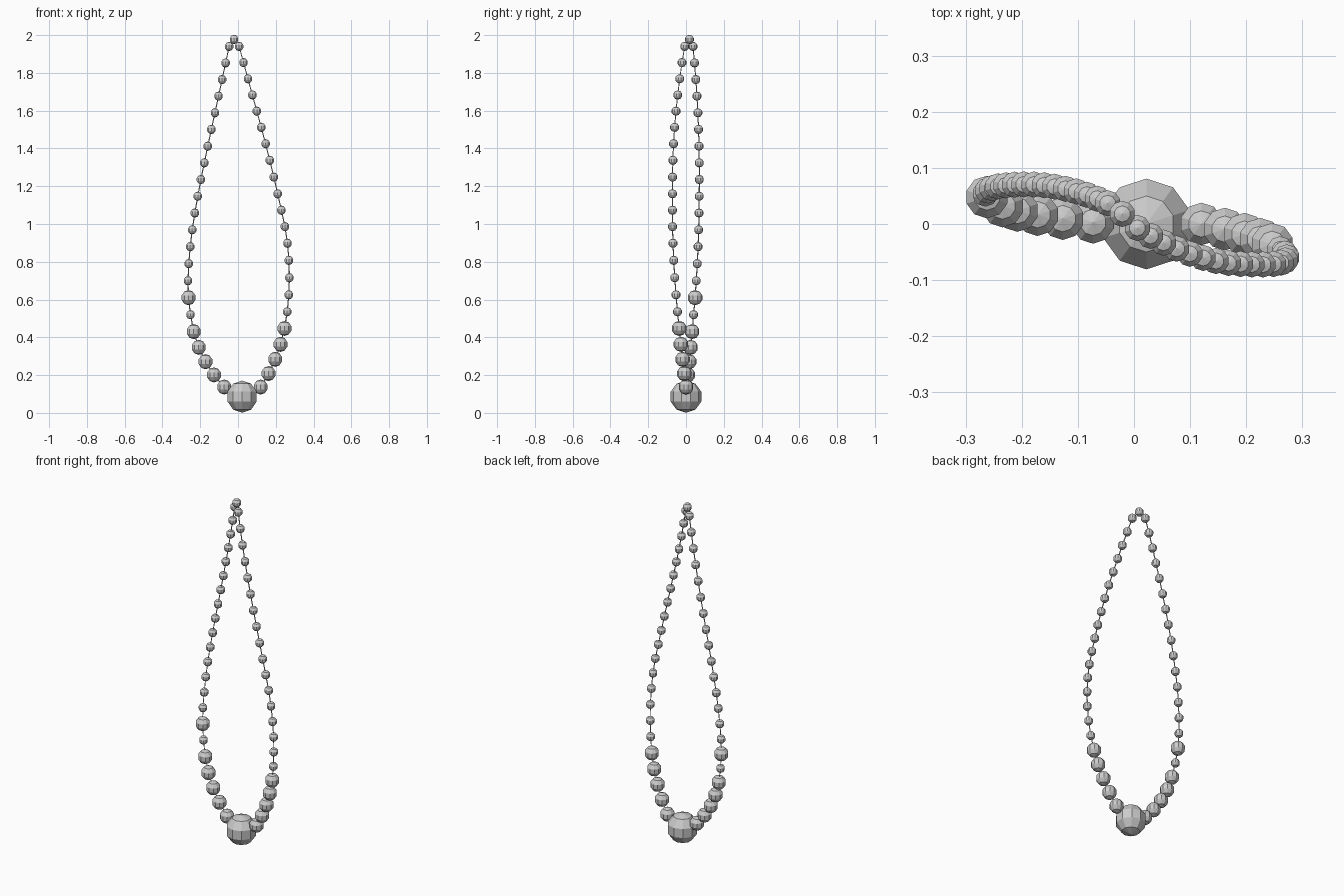
import bpy, bmesh
from mathutils import Vector

if "Cube" in bpy.data.objects:
    bpy.data.objects.remove(bpy.data.objects["Cube"])

# Every third bead centre down each strand, top to bottom
LEFT = [(-.047, .037, 1.94), (-.103, .058, 1.677), (-.160, .069, 1.412), (-.213, .070, 1.147),
        (-.253, .064, .88), (-.262, .048, .61), (-.208, .024, .347), (-.073, .003, .137)]
RIGHT = [(.006, -.007, 1.94), (.076, -.044, 1.683), (.146, -.066, 1.425), (.210, -.072, 1.16),
         (.262, -.069, .898), (.269, -.053, .625), (.225, -.027, .363), (.120, .000, .137)]
TOP = Vector((-.021, .018, 1.977))
PENDANT = Vector((.022, 0, .086))


def strand(points):
    """Smooth curve through the control points, three beads per span."""
    p = [Vector(q) for q in points]
    p = [3 * p[0] - 3 * p[1] + p[2]] + p + [3 * p[-1] - 3 * p[-2] + p[-3]]
    out = []
    for i in range(1, len(p) - 2):
        a, b, c, d = p[i - 1:i + 3]
        for k in range(3):
            t = k / 3
            out.append(.5 * (2 * b + (c - a) * t + (2 * a - 5 * b + 4 * c - d) * t * t
                             + (3 * b - a - 3 * c + d) * t ** 3))
    return out + [p[-2]]


def beads(name, centres, radius):
    """Flat-faced low-poly beads joined in one object."""
    bm = bmesh.new()
    for c in centres:
        ball = bmesh.ops.create_uvsphere(bm, u_segments=10, v_segments=5, radius=radius)
        bmesh.ops.translate(bm, verts=ball["verts"], vec=c)
    me = bpy.data.meshes.new(name)
    bm.to_mesh(me)
    bm.free()
    bpy.context.collection.objects.link(bpy.data.objects.new(name, me))


left, right = strand(LEFT), strand(RIGHT)

# Small beads up the strands, medium beads near the bottom, one big bead
beads("small_beads", [TOP] + left[:15] + [left[16]] + right[:17], .0245)
beads("medium_beads", [left[15]] + left[17:] + right[17:], .04)
beads("large_bead", [PENDANT], .085)

# Thin thread through all beads
cu = bpy.data.curves.new("thread", 'CURVE')
cu.dimensions = '3D'
cu.bevel_depth = .003
cu.bevel_resolution = 0
path = [TOP] + left + [PENDANT] + right[::-1]
sp = cu.splines.new('POLY')
sp.points.add(len(path) - 1)
for pt, co in zip(sp.points, path):
    pt.co = (*co, 1)
sp.use_cyclic_u = True
bpy.context.collection.objects.link(bpy.data.objects.new("thread", cu))
